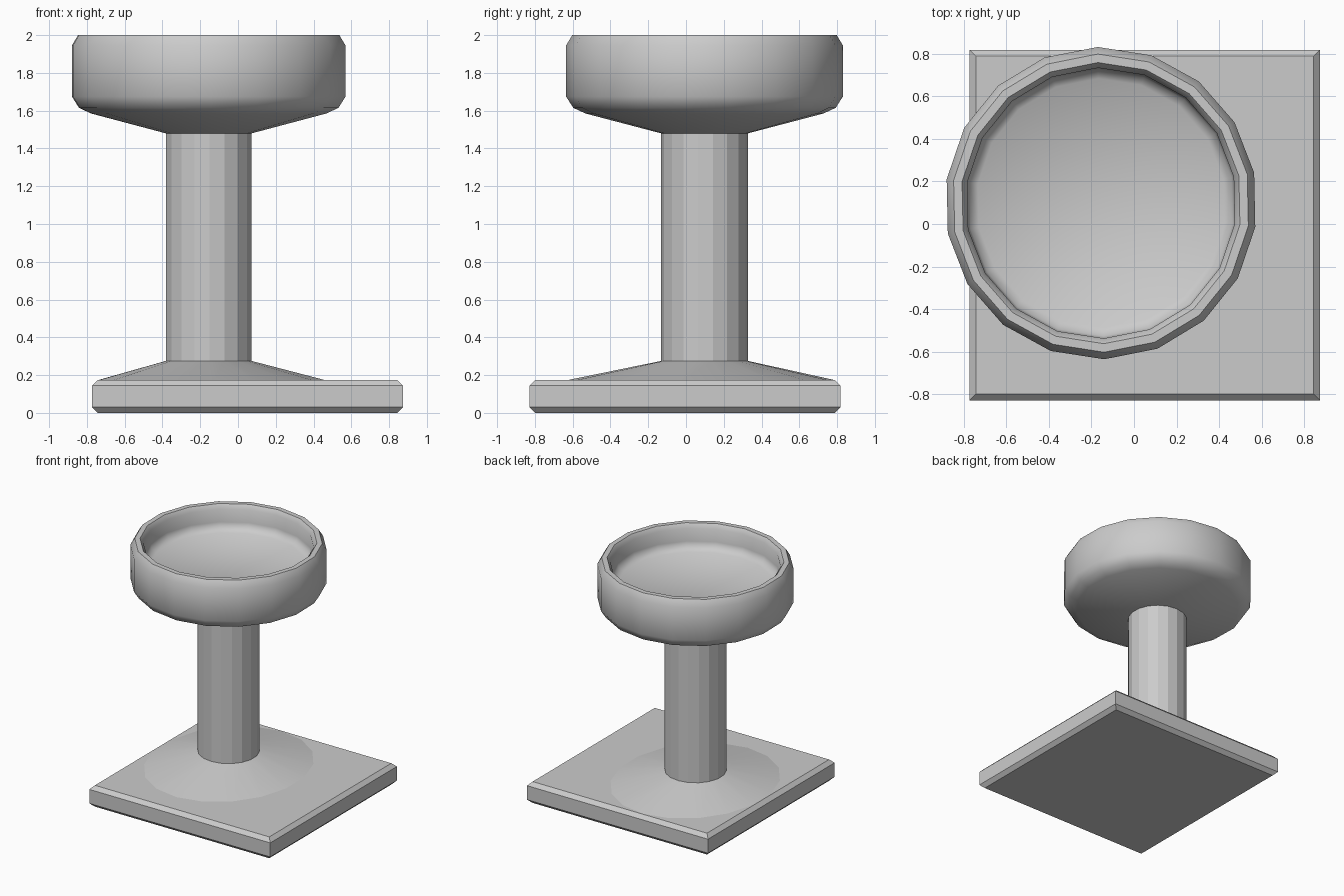
import bpy, bmesh, math

if "Cube" in bpy.data.objects:
    bpy.data.objects.remove(bpy.data.objects["Cube"])

CX, CY, SIDES, TURN = -0.155, 0.098, 18, math.radians(91.2)


def ring(bm, rx, ry, z, cx=CX, cy=CY):
    return [bm.verts.new((cx + rx * math.cos(TURN + k * math.tau / SIDES),
                          cy + ry * math.sin(TURN + k * math.tau / SIDES), z))
            for k in range(SIDES)]


def loft(name, specs, cap_start=False, cap_end=False, smooth=True):
    """Skin a stack of rings, each given as arguments of ring()."""
    bm = bmesh.new()
    rings = [ring(bm, *s) for s in specs]
    for a, b in zip(rings, rings[1:]):
        for k in range(SIDES):
            n = (k + 1) % SIDES
            bm.faces.new((a[k], a[n], b[n], b[k]))
    if cap_start:
        bm.faces.new(rings[0][::-1])
    if cap_end:
        bm.faces.new(rings[-1])
    return finish(name, bm, smooth)


def finish(name, bm, smooth):
    mesh = bpy.data.meshes.new(name)
    bm.to_mesh(mesh)
    bm.free()
    ob = bpy.data.objects.new(name, mesh)
    bpy.context.collection.objects.link(ob)
    if smooth:
        bpy.ops.object.select_all(action='DESELECT')
        ob.select_set(True)
        bpy.context.view_layer.objects.active = ob
        bpy.ops.object.shade_smooth_by_angle(angle=math.radians(40))
    return ob


# Square base slab with chamfered edges
bm = bmesh.new()
bmesh.ops.create_cube(bm, size=1)
for v in bm.verts:
    v.co = (v.co.x * 1.645 + 0.05, v.co.y * 1.645 - 0.005, (v.co.z + 0.5) * 0.175)
edges = [e for e in bm.edges if abs(e.verts[0].co.z - e.verts[1].co.z) < 1e-4]
bmesh.ops.bevel(bm, geom=edges, offset=0.03, segments=1, affect='EDGES')
finish("base", bm, False)

# Low flare between base and stem
loft("base_flare", [(0.61, 0.71, 0.173, -0.14, 0.08), (0.23, 0.23, 0.275)])

# Faceted stem
loft("stem", [(0.23, 0.23, 0.27), (0.23, 0.23, 1.485)], smooth=False)

# Shallow dish: underside, outer wall, rim, inner wall, floor
profile = [(0.23, 1.48), (0.63, 1.585), (0.695, 1.615), (0.733, 1.675),
           (0.733, 1.945), (0.70, 2.0), (0.66, 2.0), (0.635, 1.965),
           (0.635, 1.86), (0.625, 1.825), (0.585, 1.795)]
loft("dish", [(r, r, z) for r, z in profile], cap_start=True, cap_end=True)
